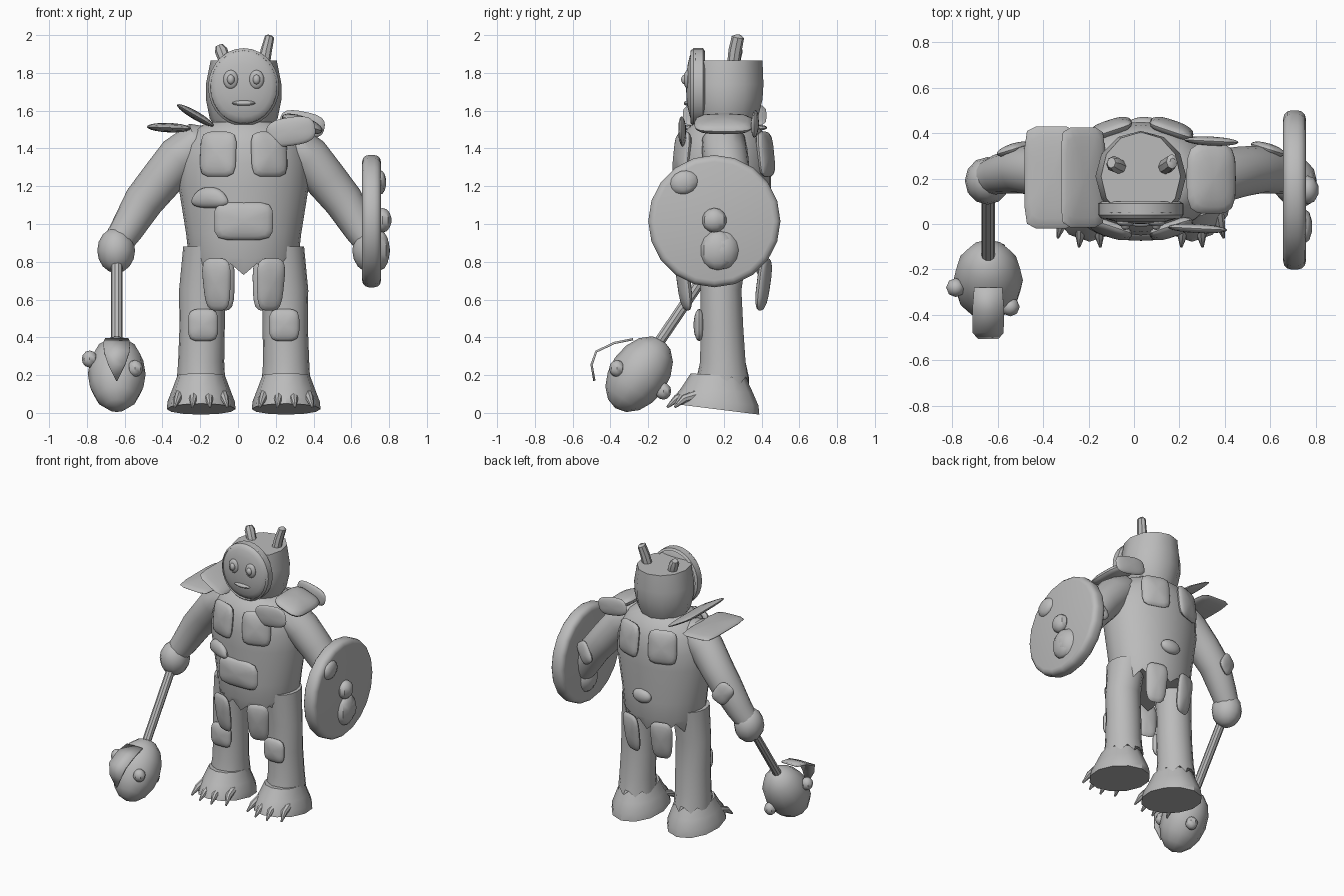
import bpy, bmesh, math
from mathutils import Vector, Euler

if "Cube" in bpy.data.objects:
    bpy.data.objects.remove(bpy.data.objects["Cube"], do_unlink=True)

GREY = (0.5, 0.5, 0.5, 1)
mat = bpy.data.materials.new("plain grey")
mat.use_nodes = True
mat.diffuse_color = GREY
mat.node_tree.nodes["Principled BSDF"].inputs["Base Color"].default_value = GREY
CX, CY = 0.03, 0.2   # body axis


def finish(name, bm, loc=(0, 0, 0), rot=(0, 0, 0), angle=35):
    bmesh.ops.recalc_face_normals(bm, faces=bm.faces)
    me = bpy.data.meshes.new(name)
    bm.to_mesh(me)
    bm.free()
    me.materials.append(mat)
    ob = bpy.data.objects.new(name, me)
    bpy.context.collection.objects.link(ob)
    ob.location, ob.rotation_euler = loc, rot
    bpy.ops.object.select_all(action='DESELECT')
    ob.select_set(True)
    bpy.context.view_layer.objects.active = ob
    bpy.ops.object.shade_smooth_by_angle(angle=math.radians(angle))
    return ob


def loft(name, sections, sides=16, hem=0, angle=35):
    """Skin elliptical rings (x, y, z, rx, ry) that run upwards."""
    bm = bmesh.new()
    pts = [Vector(s[:3]) for s in sections]
    rings = []
    for i, s in enumerate(sections):
        t = pts[min(i + 1, len(pts) - 1)] - pts[max(i - 1, 0)]
        q = Vector((0, 0, 1)).rotation_difference(t)
        if hem:
            q.identity()
        ring = []
        for k in range(sides):
            a = 2 * math.pi * k / sides
            p = q @ Vector((s[3] * math.cos(a), s[4] * math.sin(a), 0)) + pts[i]
            if i == 0 and k % 2:
                p.z += hem
            ring.append(bm.verts.new(p))
        rings.append(ring)
    for lo, hi in zip(rings, rings[1:]):
        for k in range(sides):
            j = (k + 1) % sides
            bm.faces.new((lo[k], lo[j], hi[j], hi[k]))
    bm.faces.new(rings[0])
    bm.faces.new(rings[-1])
    return finish(name, bm, angle=angle)


def plate(name, loc, w, h, t, rot=(0, 0, 0), square=5, taper=0):
    """Cushion shaped plate: w by h, t thick along its local z."""
    bm = bmesh.new()
    bmesh.ops.create_uvsphere(bm, u_segments=24, v_segments=10, radius=1)
    for v in bm.verts:
        x, y, z = v.co
        r = math.hypot(x, y)
        if r > 1e-4:
            k = (abs(x / r) ** square + abs(y / r) ** square) ** (-1 / square)
            x, y = x * k, y * k
        v.co = (x * w / 2 * (1 + taper * y), y * h / 2, z * t / 2)
    return finish(name, bm, loc, rot)


def blob(name, loc, size, rot=(0, 0, 0), u=10, v=7):
    bm = bmesh.new()
    bmesh.ops.create_uvsphere(bm, u_segments=u, v_segments=v, radius=1)
    bmesh.ops.scale(bm, vec=size, verts=bm.verts)
    return finish(name, bm, loc, rot)


# Torso with a ragged hem
TORSO = [(0.73, .27, .21), (0.82, .29, .23), (0.95, .305, .235), (1.2, .345, .25),
         (1.32, .34, .25), (1.42, .315, .235), (1.5, .26, .2), (1.54, .19, .15)]
loft("torso", [(CX, CY, z, rx, ry) for z, rx, ry in TORSO], 24, hem=.06)


def torso_plate(name, x, z, w, h, side, lean=0, sink=0, **kw):
    """Lay a plate on the torso surface, side -1 front and 1 back."""
    lo = max((s for s in TORSO if s[0] <= z), default=TORSO[0])
    hi = min((s for s in TORSO if s[0] > z))
    f = min(max((z - lo[0]) / max(hi[0] - lo[0], .01), 0), 1)
    rx, ry = (lo[i] + (hi[i] - lo[i]) * f for i in (1, 2))
    u = (x - CX) / rx
    c = math.sqrt(1 - u * u)
    y = CY + side * (ry * c - sink)
    yaw = -side * math.atan(ry * u / (rx * c))
    plate(name, (x, y, z), w, h, .07, (math.radians(90 + side * lean), 0, yaw), **kw)


for side, label in ((-1, "front"), (1, "back")):
    for s, lr in ((-1, "right"), (1, "left")):
        torso_plate(f"{label}_chest_plate_{lr}", CX + s * .135, 1.37, .2, .24, side, lean=6)
        sx = .142 if side < 0 else .12
        plate(f"{label}_skirt_plate_{lr}", (CX + s * sx, CY + side * .21, .68), .15, .28, .06,
              (math.radians(90 - side * 8), 0, -side * s * .3), square=4, taper=.12)
torso_plate("belly_plate", CX, 1.015, .31, .2, -1)
torso_plate("chipped_plate", -.15, 1.14, .2, .11, -1, square=2.5, taper=-.3)
torso_plate("back_chip", CX + .02, .98, .15, .1, 1, square=2)

# Head, face mask and horns
loft("head", [(CX, .21, 1.48, .13, .13), (CX, .21, 1.56, .18, .17), (CX, .21, 1.66, .2, .195),
              (CX, .21, 1.74, .2, .2), (CX, .21, 1.865, .175, .195)], 12)
plate("face_mask", (CX, .05, 1.73), .365, .4, .1, (math.radians(90), 0, 0), square=2.1)
loft_rim = bmesh.new()
RIM = 28
loops = []
for k in range(RIM):
    a = 2 * math.pi * k / RIM
    loops.append([loft_rim.verts.new((CX + r * math.cos(a), y, 1.725 + (r + .018) * math.sin(a)))
                  for r, y in ((.175, .025), (.188, .04), (.188, .09), (.172, .1))])
for k in range(RIM):
    a, b = loops[k], loops[(k + 1) % RIM]
    for i in range(4):
        j = (i + 1) % 4
        loft_rim.faces.new((a[i], a[j], b[j], b[i]))
finish("mask_rim", loft_rim)
for s, lr in ((-1, "right"), (1, "left")):
    x = CX + s * .068
    blob(f"eye_socket_{lr}", (x, .008, 1.765), (.04, .02, .05), u=16, v=10)
    blob(f"eye_{lr}", (x, -.008, 1.765), (.02, .018, .026), u=12, v=8)
blob("mouth", (CX, .008, 1.64), (.062, .02, .014), u=16, v=8)
loft("horn_left", [(.135, .25, 1.84, .033, .033), (.15, .26, 1.92, .03, .035),
                   (.167, .275, 1.99, .025, .033), (.17, .275, 2.0, .012, .015)], 8)
loft("horn_right", [(-.06, .25, 1.84, .032, .032), (-.09, .265, 1.92, .034, .036),
                    (-.1, .27, 1.945, .02, .024)], 8)

# Arms and hands
for s, lr in ((-1, "right"), (1, "left")):
    loft(f"arm_{lr}", [(CX + s * x, CY + y, z, r, r) for x, y, z, r in
                       ((.68, 0, .88, .075), (.62, .02, .97, .088), (.53, .04, 1.12, .105),
                        (.44, .03, 1.23, .112), (.34, .01, 1.35, .12), (.24, 0, 1.42, .12),
                        (.15, 0, 1.43, .08))], 16)
    blob(f"hand_{lr}", (CX + s * .675, .19, .86), (.1, .105, .12), u=12, v=8)
    plate(f"elbow_plate_{lr}", (CX + s * .56, .33, 1.11), .12, .16, .05,
          (math.radians(90), s * math.radians(35), -s * .3), square=3.5)

# Shoulder armour
plate("shoulder_plate_right_outer", (-.365, .205, 1.51), .235, .45, .05, (0, .04, 0), square=7)
plate("shoulder_plate_right_inner", (-.225, .205, 1.575), .225, .44, .045,
      (0, math.radians(30), 0), square=7)
plate("shoulder_plate_left_top", (.34, .2, 1.53), .23, .31, .08, (0, .35, 0), square=4)
plate("shoulder_plate_left_front", (.28, -.02, 1.49), .26, .15, .04,
      (math.radians(90), -.15, -.05), square=3)
plate("shoulder_plate_left_back", (.34, .365, 1.53), .24, .13, .04,
      (math.radians(90), .2, -.05), square=3)

# Legs, feet and claws
for s, lr in ((-1, "right"), (1, "left")):
    x = CX + s * .225
    loft(f"leg_{lr}", [(x, .195, .15, .128, .14), (x, .195, .27, .122, .122),
                       (x - s * .005, .19, .45, .12, .115), (x - s * .005, .185, .65, .122, .11),
                       (x - s * .025, .19, .88, .12, .14)], 18, hem=.04)
    loft(f"foot_{lr}", [(x, .155, .02, .182, .235), (x, .16, .06, .178, .225),
                        (x, .165, .12, .155, .19), (x, .17, .2, .125, .145)], 12)
    plate(f"knee_plate_{lr}", (x - s * .01, .07, .465), .16, .17, .06,
          (math.radians(90), 0, 0), square=4)
    for i in range(4):
        o = (i - 1.5) / 1.5
        tip, base = x + o * .14, -.02 + .06 * abs(o)
        loft(f"claw_{lr}_{i + 1}", [(tip, base - .1, .03, .006, .006),
                                    (x + o * .125, base - .05, .075, .022, .022),
                                    (x + o * .11, base + .05, .105, .028, .03)], 8)

# Shield with studs, its face turned outwards
bm = bmesh.new()
bmesh.ops.create_cone(bm, cap_ends=True, segments=20, radius1=.35, radius2=.35, depth=.1)
rim = [e for e in bm.edges if abs(e.verts[0].co.z - e.verts[1].co.z) < .01]
bmesh.ops.bevel(bm, geom=rim, offset=.035, segments=3, profile=.5, affect='EDGES')
finish("shield", bm, (.707, .15, 1.015), (0, math.radians(90), 0))
blob("shield_stud_upper", (.755, -.01, 1.22), (.03, .075, .062), (.3, 0, 0))
blob("shield_stud_middle", (.765, .15, 1.02), (.05, .065, .065))
blob("shield_stud_lower", (.755, .168, .86), (.05, .093, .105))

# Club: handle, heavy head, knobs and a hooked blade
MX = -.642
loft("club_handle", [(MX, -.2, .29, .03, .03), (MX, .16, .82, .03, .03)], 10)
blob("club_head", (MX, -.248, .205), (.153, .155, .22), (math.radians(-35), 0, 0), u=12, v=8)
for i, p in enumerate(((-.785, -.28, .285), (-.545, -.365, .235), (-.6, -.12, .115))):
    blob(f"club_knob_{i + 1}", p, (.042, .042, .045), u=8, v=6)
bm = bmesh.new()
rows = [[bm.verts.new((MX + k * w, y, z)) for k in (-1, 1)] for y, z, w in
        ((-.28, .39, .062), (-.38, .37, .07), (-.475, .325, .068),
         (-.5, .255, .045), (-.485, .17, .003))]
for a, b in zip(rows, rows[1:]):
    bm.faces.new((a[0], a[1], b[1], b[0]))
blade = finish("club_blade", bm, angle=20)
solid = blade.modifiers.new("thickness", 'SOLIDIFY')
solid.thickness, solid.offset = .012, 0
